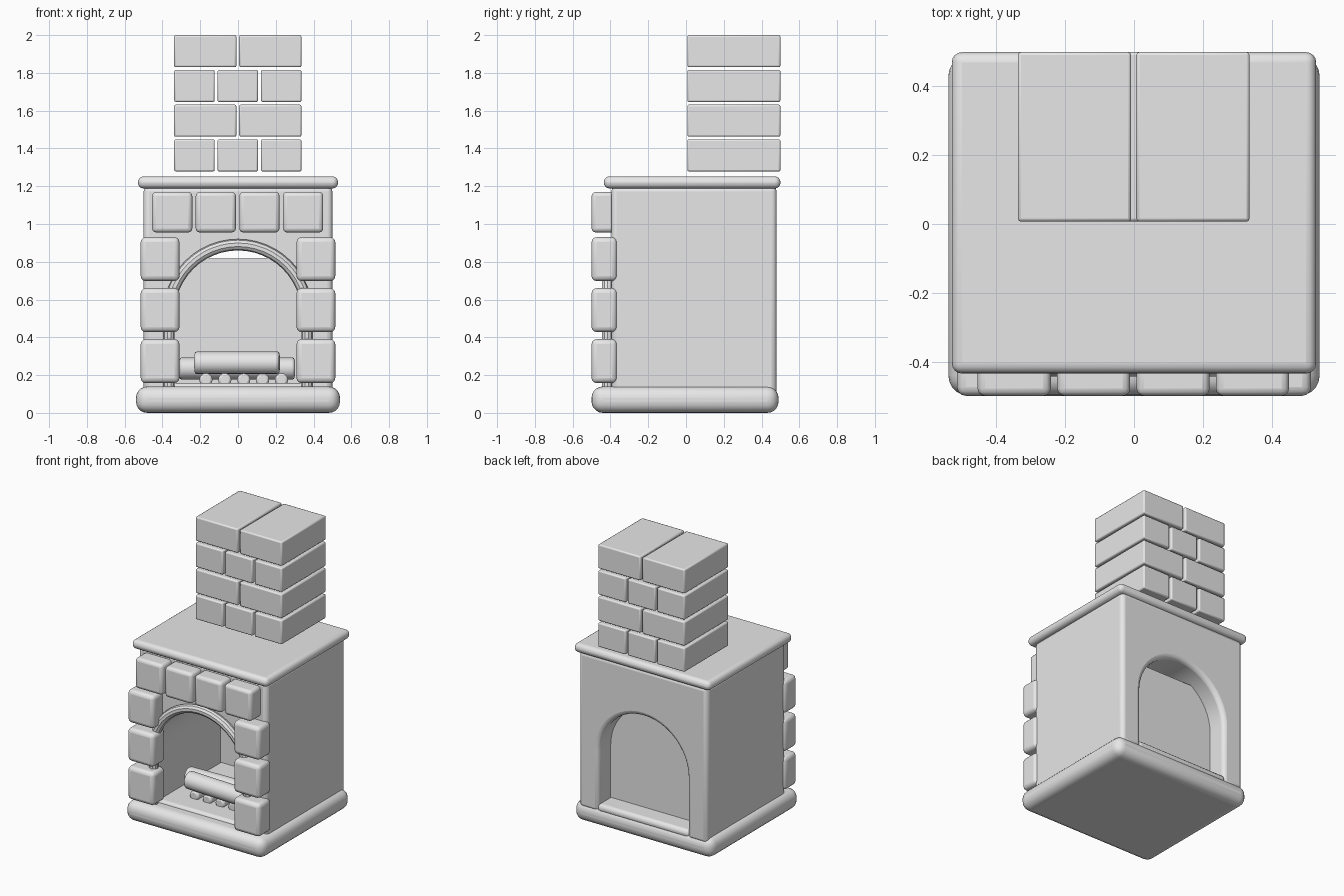
import bpy, bmesh, math
from mathutils import Matrix

cube = bpy.data.objects.get("Cube")
if cube:
    bpy.data.objects.remove(cube, do_unlink=True)

GREY = (0.8, 0.8, 0.8, 1.0)
stone = bpy.data.materials.new("stone_grey")
stone.use_nodes = True
stone.diffuse_color = GREY
stone.node_tree.nodes["Principled BSDF"].inputs["Base Color"].default_value = GREY


def finish(bm, name, bevel=0.0, segments=3):
    """Turn a bmesh into a bevelled, smooth shaded object."""
    bmesh.ops.recalc_face_normals(bm, faces=bm.faces)
    mesh = bpy.data.meshes.new(name)
    bm.to_mesh(mesh)
    bm.free()
    obj = bpy.data.objects.new(name, mesh)
    bpy.context.collection.objects.link(obj)
    mesh.materials.append(stone)
    if bevel:
        mod = obj.modifiers.new("rounded_edges", "BEVEL")
        mod.width = bevel
        mod.segments = segments
        mod.limit_method = "ANGLE"
        mod.angle_limit = math.radians(40)
    smooth(obj)
    return obj


def smooth(obj):
    bpy.ops.object.select_all(action="DESELECT")
    obj.select_set(True)
    bpy.context.view_layer.objects.active = obj
    bpy.ops.object.shade_smooth_by_angle(angle=math.radians(35))


def block(name, x, y, z, bevel, segments=3):
    """Rounded box from its (min, max) extents."""
    bm = bmesh.new()
    bmesh.ops.create_cube(bm, size=1)
    for v in bm.verts:
        for i, (lo, hi) in enumerate((x, y, z)):
            v.co[i] = lo + (v.co[i] + 0.5) * (hi - lo)
    return finish(bm, name, bevel, segments)


def log(name, centre, length, radius, axis, tilt=0.0):
    """Round log lying along the x or y axis."""
    bm = bmesh.new()
    bmesh.ops.create_cone(bm, cap_ends=True, segments=16, radius1=radius,
                          radius2=radius, depth=length)
    turn = Matrix.Rotation(math.pi / 2, 4, "Y" if axis == "x" else "X")
    bm.transform(Matrix.Translation(centre) @ Matrix.Rotation(tilt, 4, "Z") @ turn)
    return finish(bm, name, 0.012, 2)


def arch(radius, spring, foot, steps=24):
    """Points of an arch outline from the right foot to the left foot."""
    curve = [(radius * math.cos(math.pi * i / steps),
              spring + radius * math.sin(math.pi * i / steps))
             for i in range(steps + 1)]
    return [(radius, foot)] + curve + [(-radius, foot)]


# Base and mantel slabs
block("base_slab", (-0.54, 0.54), (-0.5, 0.49), (0, 0.14), 0.06, 5)
block("mantel_slab", (-0.53, 0.53), (-0.435, 0.5), (1.188, 1.252), 0.03, 4)

# Body with the arched opening running through it
SPRING = 0.525
bm = bmesh.new()
outline = [(-0.5, 0.1), (-0.5, 1.2), (0.5, 1.2), (0.5, 0.1)] + arch(0.345, SPRING, 0.1)
face = bm.faces.new([bm.verts.new((x, -0.395, z)) for x, z in outline])
ext = bmesh.ops.extrude_face_region(bm, geom=[face])
bmesh.ops.translate(bm, vec=(0, 0.875, 0),
                    verts=[g for g in ext["geom"] if isinstance(g, bmesh.types.BMVert)])
finish(bm, "firebox_body", 0.028)

# Hearth floor and back plate
block("hearth_floor", (-0.36, 0.36), (-0.395, 0.48), (0.1, 0.158), 0.025)
block("back_plate", (-0.36, 0.36), (0.3, 0.345), (0.13, 0.82), 0.004, 1)

# Round trim around the front of the arch
points = arch(0.365, SPRING, 0.13)
curve = bpy.data.curves.new("arch_trim", "CURVE")
curve.dimensions = "3D"
curve.bevel_depth = 0.03
curve.bevel_resolution = 3
spline = curve.splines.new("POLY")
spline.points.add(len(points) - 1)
for p, (x, z) in zip(spline.points, points):
    p.co = (x, -0.415, z, 1)
curve.materials.append(stone)
trim = bpy.data.objects.new("arch_trim", curve)
bpy.context.collection.objects.link(trim)
bpy.ops.object.select_all(action="DESELECT")
trim.select_set(True)
bpy.context.view_layer.objects.active = trim
bpy.ops.object.convert(target="MESH")
smooth(bpy.context.object)

# Stones down both sides of the front
for side, label in ((-1, "right"), (1, "left")):
    for row in range(3):
        z = 0.158 + row * 0.27
        x = sorted((side * 0.31, side * 0.515))
        block(f"{label}_side_stone_{row + 1}", x, (-0.5, -0.365), (z, z + 0.232), 0.026)

# Row of stones under the mantel
for i in range(4):
    x = -0.455 + i * 0.231
    block(f"top_stone_{i + 1}", (x, x + 0.213), (-0.5, -0.37), (0.955, 1.17), 0.022)

# Chimney courses, three bricks and two bricks in turn
LEFT, WIDTH, GAP = -0.338, 0.674, 0.015
for row in range(4):
    count = 2 if row % 2 else 3
    size = (WIDTH - GAP * (count - 1)) / count
    z = 1.278 + row * 0.184
    for i in range(count):
        x = LEFT + i * (size + GAP)
        block(f"chimney_brick_{row + 1}_{i + 1}", (x, x + size), (0.007, 0.5),
              (z, z + 0.17), 0.009, 2)

# Firewood
for i in range(5):
    log(f"bottom_log_{i + 1}", (-0.17 + i * 0.1, -0.12, 0.175), 0.26, 0.035, "y")
log("back_log", (-0.005, -0.1, 0.235), 0.61, 0.058, "x", 0.03)
log("front_log", (-0.005, -0.23, 0.265), 0.45, 0.06, "x", -0.05)
